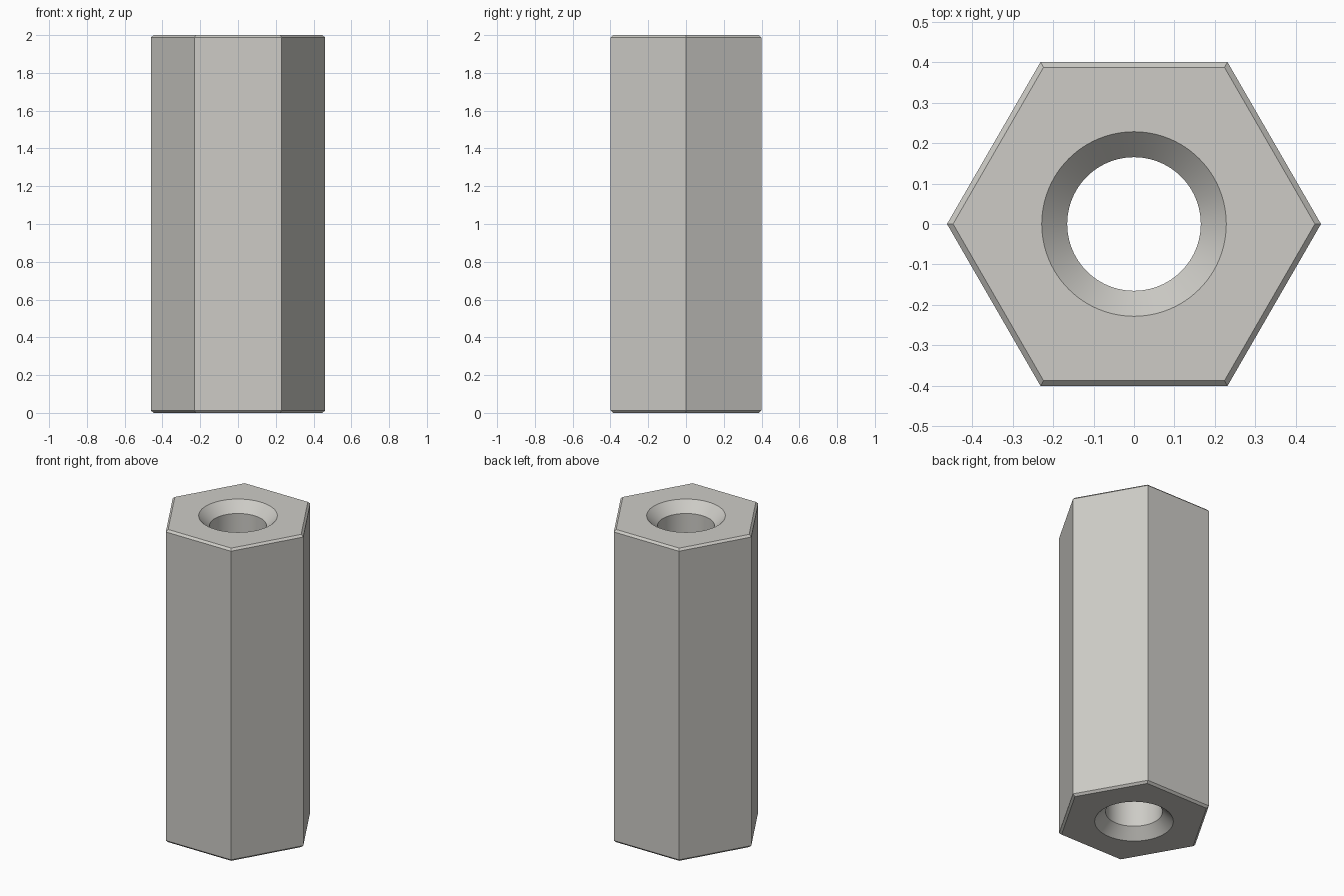
import bpy
import bmesh
import math

cube = bpy.data.objects.get("Cube")
if cube:
    bpy.data.objects.remove(cube, do_unlink=True)

HEIGHT = 2.0
HEX_RADIUS = 0.4 / math.cos(math.radians(30))
CHAMFER = 0.013
BORE = 0.165
SINK = 0.228
SINK_DEPTH = SINK - BORE
SEGMENTS = 96

steel = bpy.data.materials.new("light grey steel")
steel.use_nodes = True
colour = (0.61, 0.60, 0.565, 1)
steel.diffuse_color = colour
steel.node_tree.nodes["Principled BSDF"].inputs["Base Color"].default_value = colour

bm = bmesh.new()


def ring(radius, z, sides):
    """Horizontal closed loop of vertices."""
    step = math.tau / sides
    return [bm.verts.new((radius * math.cos(i * step), radius * math.sin(i * step), z))
            for i in range(sides)]


def skin(profile, sides):
    """Join rings along a (radius, z) profile; return the first and last ring."""
    rings = [ring(r, z, sides) for r, z in profile]
    for low, high in zip(rings, rings[1:]):
        for i in range(sides):
            j = (i + 1) % sides
            bm.faces.new((low[i], low[j], high[j], high[i]))
    return rings[0], rings[-1]


def loop_edges(loop):
    return [bm.edges.get((a, b)) for a, b in zip(loop, loop[1:] + loop[:1])]


# Hexagonal outside with small chamfers at both ends
inner_hex = HEX_RADIUS - CHAMFER / math.cos(math.radians(30))
outer = skin([(inner_hex, 0), (HEX_RADIUS, CHAMFER),
              (HEX_RADIUS, HEIGHT - CHAMFER), (inner_hex, HEIGHT)], 6)

# Through bore with a countersink at both ends
bore = skin([(SINK, 0), (BORE, SINK_DEPTH),
             (BORE, HEIGHT - SINK_DEPTH), (SINK, HEIGHT)], SEGMENTS)

# Flat end faces between hexagon and countersink
for hexagon, circle in zip(outer, bore):
    bmesh.ops.triangle_fill(bm, edges=loop_edges(hexagon) + loop_edges(circle),
                            use_beauty=True)

bmesh.ops.recalc_face_normals(bm, faces=bm.faces[:])
mesh = bpy.data.meshes.new("hex_standoff")
bm.to_mesh(mesh)
bm.free()
mesh.materials.append(steel)

standoff = bpy.data.objects.new("hex_standoff", mesh)
bpy.context.collection.objects.link(standoff)
bpy.ops.object.select_all(action="DESELECT")
standoff.select_set(True)
bpy.context.view_layer.objects.active = standoff
bpy.ops.object.shade_smooth_by_angle(angle=math.radians(30))
